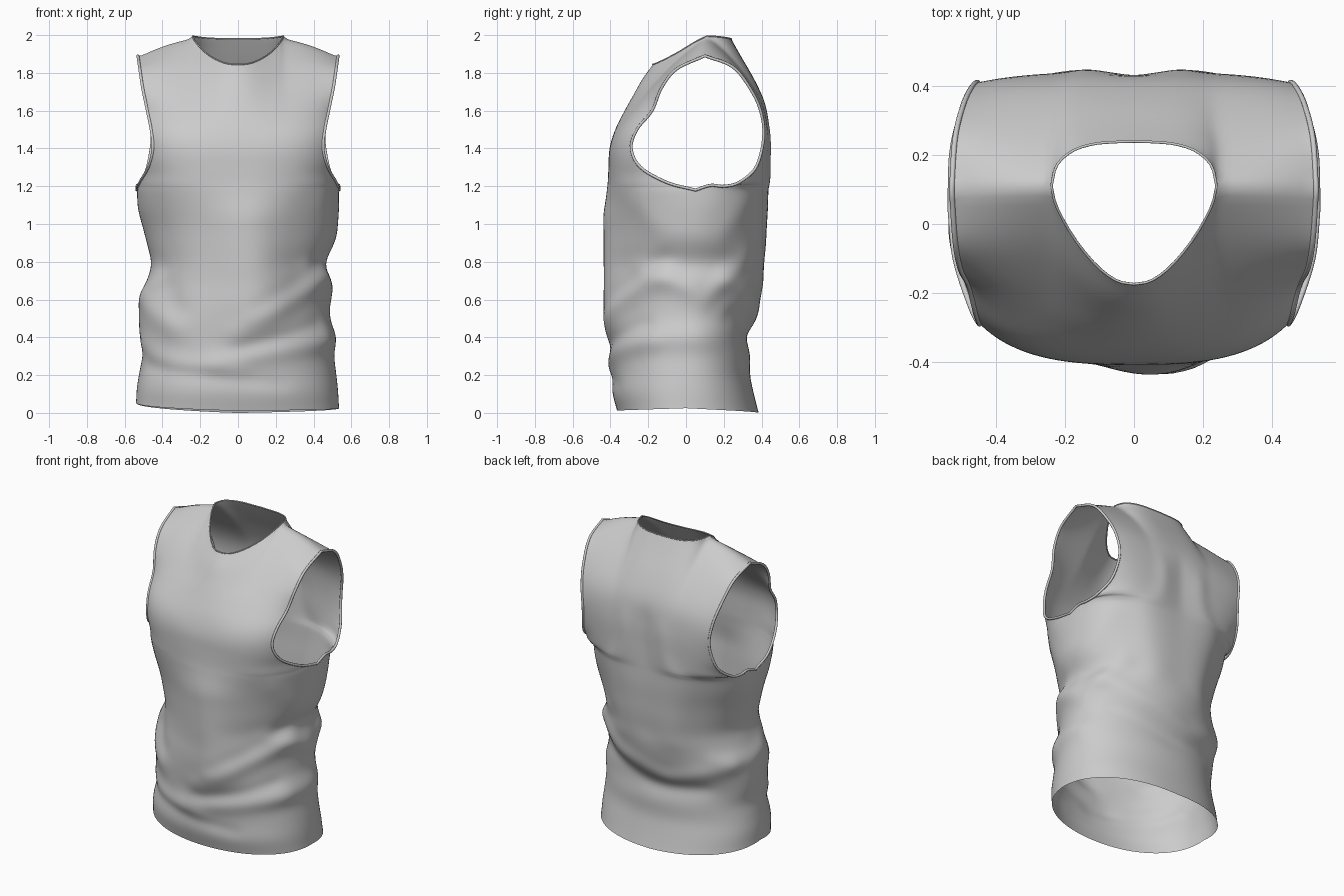
import bpy, bmesh, math
from mathutils import Vector

if "Cube" in bpy.data.objects:
    bpy.data.objects.remove(bpy.data.objects["Cube"], do_unlink=True)

COLS, LOW, UP, ARMPIT = 28, 60, 48, 1.18

cloth = bpy.data.materials.new("light grey cloth")
cloth.use_nodes = True
grey = (0.6, 0.6, 0.6, 1)
cloth.diffuse_color = grey
cloth.node_tree.nodes["Principled BSDF"].inputs["Base Color"].default_value = grey


def spline(keys, t):
    """Smooth curve through evenly spaced keys, t from 0 to 1."""
    keys = [Vector(k) for k in keys]
    f = min(max(t, 0), 1) * (len(keys) - 1)
    i = min(int(f), len(keys) - 2)
    f -= i
    b, c = keys[i], keys[i + 1]
    a = keys[i - 1] if i else b * 2 - c
    d = keys[i + 2] if i + 2 < len(keys) else c * 2 - b
    return b + ((c - a) * f + (a * 2 - b * 5 + c * 4 - d) * f**2
                + (b * 3 - a - c * 3 + d) * f**3) / 2


def pairs(*values):
    return [(v, 0) for v in values]


# Lower body: half widths, centre depths and squareness from hem to armpit
WIDTH = {1: pairs(.535, .53, .52, .51, .52, .49, .485, .49, .465, .50, .525, .535, .535),
         -1: pairs(.54, .535, .52, .505, .52, .525, .515, .485, .46, .48, .505, .53, .535)}
DEPTH = {"front": pairs(-.365, -.39, -.39, -.395, -.40, -.405, -.405, -.40, -.40, -.40, -.40, -.405, -.41),
         "back": pairs(.385, .36, .34, .34, .33, .355, .39, .41, .42, .43, .435, .44, .44)}
SQUARE = pairs(2.2, 2.2, 2.15, 2.1, 2.05, 2, 1.95, 1.95, 2, 2, 2.05, 2.2, 2.5)

# Upper body: centre line (y, z), armhole edge (x, y, z), neckline (x, y, z)
CENTRE = {"front": [(-.41, 1.18), (-.41, 1.22), (-.41, 1.3), (-.405, 1.4), (-.375, 1.5),
                    (-.325, 1.6), (-.275, 1.69), (-.23, 1.77), (-.175, 1.845)],
          "back": [(.44, 1.18), (.44, 1.205), (.44, 1.225), (.44, 1.26), (.44, 1.34),
                   (.44, 1.47), (.425, 1.62), (.365, 1.76), (.29, 1.89), (.24, 1.98)]}
EDGE = {"front": [(.535, .05, 1.18), (.52, -.1, 1.22), (.475, -.24, 1.3), (.45, -.29, 1.4), (.46, -.26, 1.5),
                  (.48, -.18, 1.6), (.505, -.13, 1.72), (.52, -.05, 1.82), (.53, .1, 1.89)],
        "back": [(.535, .05, 1.18), (.533, .13, 1.205), (.53, .2, 1.2), (.515, .28, 1.22), (.48, .37, 1.3),
                 (.455, .41, 1.45), (.47, .4, 1.58), (.495, .35, 1.7), (.52, .25, 1.83), (.53, .1, 1.89)]}
NECK = {"front": [(0, -.175, 1.845), (.05, -.165, 1.848), (.11, -.12, 1.868), (.175, -.04, 1.91),
                  (.225, .05, 1.965), (.24, .11, 1.995)],
        "back": [(0, .24, 1.98), (.06, .238, 1.98), (.12, .232, 1.982), (.18, .212, 1.986),
                 (.225, .17, 1.992), (.24, .11, 1.995)]}
POWER = {"front": 3.0, "back": 3.8}
TURN = {"front": 1.6, "back": 2.6}

# Folds: path of (distance round the body, height), width, height of ridge
FOLDS = [([(.1, .6), (.06, 1.0)], .15, .042),
         ([(0, .42), (.25, .6), (.55, .74)], .06, .018), ([(.1, .56), (.55, .82)], .04, -.012),
         ([(-.1, .27), (.5, .38)], .05, .015), ([(0, .34), (.45, .47)], .03, -.012),
         ([(-.6, .36), (-.3, .26), (0, .22)], .05, .014), ([(-.5, .25), (.2, .15)], .03, -.01),
         ([(-.6, .62), (-.3, .45)], .06, .014), ([(-.45, .75), (-.3, .55)], .05, -.012),
         ([(-.45, .72), (-.72, .6), (-1.0, .62)], .05, .012),
         ([(.4, .76), (.6, .7), (.78, .6), (1.05, .82)], .05, .014),
         ([(.4, 1.1), (.55, .94), (.85, .92), (1.0, 1.1)], .06, .008),
         ([(.9, .72), (1.2, .57), (1.5, .48), (1.9, .58)], .05, .018),
         ([(1.0, .52), (1.4, .4), (1.7, .42)], .04, -.012),
         ([(1.18, 1.45), (1.22, .75)], .08, .01),
         ([(1.62, 1.45), (1.58, .75)], .08, .01), ([(1.4, 1.5), (1.4, .8)], .08, -.008)]


def ridge(s, z):
    """Total fold height at a place on the cloth."""
    total = 0
    for path, width, height in FOLDS:
        near = 9
        for a, b in zip(path, path[1:]):
            a, b = Vector(a), Vector(b)
            for turn in (-2.8, 0, 2.8):
                p = Vector((s + turn, z))
                k = max(0, min(1, (p - a).dot(b - a) / (b - a).length_squared))
                near = min(near, (p - a - (b - a) * k).length)
        total += height * math.exp(-(near / width) ** 2)
    return total


def arc(phi, p):
    x, y = math.sin(phi), max(math.cos(phi), 0)
    r = (x**p + y**p) ** (-1 / p)
    return x * r, y * r


def row_point(side, c, e, spread, p, u):
    """Point on a rounded row from the centre line c to the edge e."""
    x, y = arc(u * spread, p)
    xm, ym = arc(spread, p)
    bend = (1 - y) / (1 - ym)
    return Vector((side * e[0] * x / xm, c[0] + (e[1] - c[0]) * bend, c[1] + (e[2] - c[1]) * bend))


def top_point(side, panel, u):
    """Neckline, then the gently arched shoulder seam."""
    if u <= .5:
        p = spline(NECK[panel], u * 2)
    else:
        p = Vector(NECK[panel][-1]).lerp(Vector(EDGE[panel][-1]), u * 2 - 1)
        p.z += .012 * math.sin(math.pi * (u * 2 - 1))
    return Vector((p.x * side, p.y, p.z))


def surface(side, panel, row, u):
    if row <= LOW:
        t = row / LOW
        z = ARMPIT * t
        c = (spline(DEPTH[panel], t)[0], z)
        e = (spline(WIDTH[side], t)[0], .05 * t, z)
        p = row_point(side, c, e, math.pi / 2, spline(SQUARE, t)[0], u)
        lift = .055 if side < 0 else .025
        front = .012 if panel == "front" else 0
        p.z += (lift * u**1.3 + front * (1 - u)) * (1 - t) ** 3
    else:
        t = (row - LOW) / UP
        c, e = spline(CENTRE[panel], t), spline(EDGE[panel], t)
        # the row covers only the part of the section inside the armhole
        reach = max(0, (e[1] - .05) / (c[0] - .05))
        limit = math.radians(90 - 40 * min(1, max(0, (t - .3) / .4)))
        spread = min(math.atan2(e[0] / .535, reach), limit)
        power = 2.5 + (POWER[panel] - 2.5) * min(1, t / .4)
        p = row_point(side, c, e, spread, power, u)
        w = max(0, (t - .45) / .55) ** TURN[panel]
        last = row_point(side, CENTRE[panel][-1], EDGE[panel][-1], math.radians(50), power, u)
        p += (top_point(side, panel, u) - last) * w
    s = side * (.7 * u if panel == "front" else 1.4 - .7 * u)
    out = Vector((p.x / .29, p.y / .18, 0)).normalized()
    return p + out * ridge(s, p.z) * min(1, max(0, (1.9 - p.z) * 3)) * min(1, .2 + p.z * 4)


# Shirt body: four quarter panels welded together
bm = bmesh.new()
armholes, neck = {}, {}
for side in (1, -1):
    for panel in ("front", "back"):
        grid = [[bm.verts.new(surface(side, panel, r, k / COLS)) for k in range(COLS + 1)]
                for r in range(LOW + UP + 1)]
        flip = (side > 0) != (panel == "front")
        for r in range(LOW + UP):
            for k in range(COLS):
                q = [grid[r][k], grid[r][k + 1], grid[r + 1][k + 1], grid[r + 1][k]]
                bm.faces.new(q[::-1] if flip else q)
        armholes[side, panel] = [row[-1].co.copy() for row in grid[LOW:]]
        neck[side, panel] = [v.co.copy() for v in grid[-1][:COLS // 2 + 1]]
bmesh.ops.remove_doubles(bm, verts=bm.verts, dist=.0004)
# soften the seams, leaving the open edges in place
inner = [v for v in bm.verts if not v.is_boundary]
for _ in range(4):
    bmesh.ops.smooth_vert(bm, verts=inner, factor=.5, use_axis_x=True, use_axis_y=True, use_axis_z=True)
mesh = bpy.data.meshes.new("shirt_body")
bm.to_mesh(mesh)
bm.free()
mesh.materials.append(cloth)
mesh.shade_smooth()
body = bpy.data.objects.new("shirt_body", mesh)
bpy.context.collection.objects.link(body)


def binding(name, points, radius):
    """Thin rolled edge along a closed loop."""
    curve = bpy.data.curves.new(name, "CURVE")
    curve.dimensions = "3D"
    curve.bevel_depth = radius
    curve.bevel_resolution = 2
    line = curve.splines.new("POLY")
    line.points.add(len(points) - 1)
    for dot, p in zip(line.points, points):
        dot.co = (*p, 1)
    line.use_cyclic_u = True
    curve.materials.append(cloth)
    bpy.context.collection.objects.link(bpy.data.objects.new(name, curve))


# Rolled edges of the armholes and the neck
for side, name in ((1, "left"), (-1, "right")):
    binding(name + "_armhole_binding",
            armholes[side, "front"][:-1] + armholes[side, "back"][:0:-1], .008)
binding("neck_binding", neck[1, "front"][:-1] + neck[1, "back"][:0:-1]
        + neck[-1, "back"][:-1] + neck[-1, "front"][:0:-1], .004)
